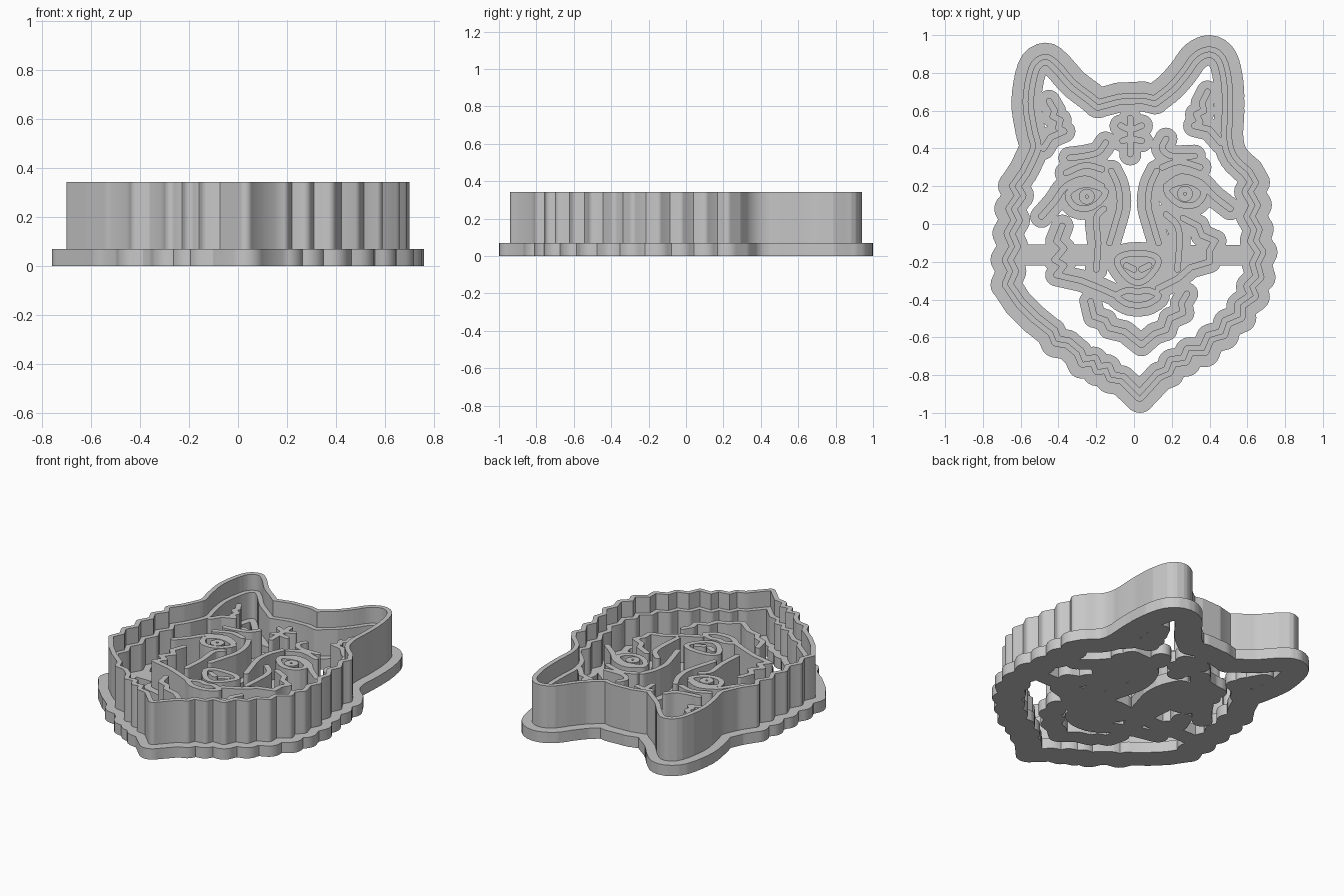
import bpy
from math import cos, sin, pi, radians
from mathutils import Vector
from mathutils.geometry import delaunay_2d_cdt

cube = bpy.data.objects.get("Cube")
if cube:
    bpy.data.objects.remove(cube)

SIDES = 20
BASE_TOP, STEP_TOP, DETAIL_TOP, RIM_TOP = 0.07, 0.24, 0.24, 0.343
RIM_HALF, RIM_FLANGE, FLANGE_SHIFT = 0.03, 0.08, 0.01
LINE_HALF, LINE_FLANGE = 0.017, 0.06

grey = bpy.data.materials.new("plastic_grey")
grey.use_nodes = True
grey.diffuse_color = (0.57, 0.57, 0.57, 1)
grey.node_tree.nodes["Principled BSDF"].inputs["Base Color"].default_value = grey.diffuse_color


def smooth(points, closed=False, steps=4):
    """Run a flowing curve through a few control points."""
    pts = [Vector(p) for p in points]
    count = len(pts)

    def at(i):
        return pts[i % count] if closed else pts[max(0, min(i, count - 1))]

    out = []
    for i in range(count if closed else count - 1):
        a, b, c, d = (at(i + k) for k in (-1, 0, 1, 2))
        for s in range(steps):
            t = s / steps
            out.append(b + (c - a) * (t / 2) + (a * 2 - b * 5 + c * 4 - d) * (t * t / 2)
                       + (b * 3 - a - c * 3 + d) * (t ** 3 / 2))
    out.append(out[0] if closed else pts[-1])
    return out


def swell(points, distance):
    """Move a counter-clockwise closed path outwards."""
    pts = [Vector(p) for p in points]
    out = []
    for i, p in enumerate(pts):
        along = (pts[(i + 1) % len(pts)] - pts[i - 1]).normalized()
        out.append(p + Vector((along.y, -along.x)) * distance)
    return out


def capsules(path, radius):
    """Round-ended outlines, one around each segment of a path."""
    pts = [Vector(p) for p in path]
    for a, b in zip(pts, pts[1:]):
        along = b - a
        if along.length < 1e-4:
            continue
        ring = []
        for k in range(SIDES):
            ray = Vector((cos(2 * pi * k / SIDES), sin(2 * pi * k / SIDES)))
            side = ray.dot(along)
            ring.append((b if side > 1e-7 else a) + ray * radius)
        yield ring


def prism(name, shapes, bottom, top, cut=None):
    """Merge flat outlines, optionally cut one away, and raise them to a solid."""
    rings = list(shapes) + ([cut] if cut else [])
    verts, loops = [], []
    for ring in rings:
        loops.append(list(range(len(verts), len(verts) + len(ring))))
        verts.extend(Vector(p) for p in ring)
    flat, _, tris, _, _, owners = delaunay_2d_cdt(verts, [], loops, 0, 1e-6)
    cut_id = len(rings) - 1 if cut else None
    keep = [tuple(t) for t, own in zip(tris, owners) if own and cut_id not in own]
    used = sorted({i for t in keep for i in t})
    index = {old: new for new, old in enumerate(used)}
    keep = [tuple(index[i] for i in t) for t in keep]
    n = len(used)
    coords = [(flat[i].x, flat[i].y, z) for z in (bottom, top) for i in used]
    edges = {(t[k], t[(k + 1) % len(t)]) for t in keep for k in range(len(t))}
    faces = [t[::-1] for t in keep] + [tuple(i + n for i in t) for t in keep]
    faces += [(a, b, b + n, a + n) for a, b in edges if (b, a) not in edges]
    mesh = bpy.data.meshes.new(name)
    mesh.from_pydata(coords, [], faces)
    mesh.materials.append(grey)
    mesh.shade_smooth()
    mesh.set_sharp_from_angle(angle=radians(30))
    bpy.context.collection.objects.link(bpy.data.objects.new(name, mesh))


base_shapes = []


def detail(name, *paths):
    """A thin raised line on its own wide strip of base."""
    base_shapes.extend(c for p in paths for c in capsules(p, LINE_FLANGE))
    prism(name, [c for p in paths for c in capsules(p, LINE_HALF)], BASE_TOP, DETAIL_TOP)


def mirror(path):
    return [(-p[0], p[1]) for p in path]


# Head outline: tufted cheeks, rounded ears
right_cheek = [(.03, -.91), (.13, -.8), (.18, -.78), (.2, -.73), (.27, -.72), (.29, -.67),
               (.37, -.67), (.4, -.6), (.47, -.58), (.49, -.52), (.56, -.49), (.56, -.43),
               (.63, -.38), (.61, -.33), (.66, -.28), (.64, -.21), (.67, -.15), (.63, -.09),
               (.65, -.03), (.61, .04), (.64, .1), (.6, .17), (.63, .22)]
right_ear = [(.6, .27), (.52, .35), (.49, .45), (.495, .6), (.49, .75), (.46, .87), (.4, .91),
             (.33, .88), (.27, .8), (.2, .72), (.11, .65)]
forehead = [(.05, .665), (-.08, .66), (-.19, .63)]
left_ear = [(-.24, .67), (-.33, .74), (-.41, .83), (-.47, .87), (-.53, .82), (-.56, .65),
            (-.54, .5), (-.52, .41), (-.55, .33), (-.58, .27)]
left_cheek = [(-.63, .2), (-.6, .15), (-.65, .08), (-.62, .02), (-.66, -.05), (-.63, -.12),
              (-.67, -.19), (-.64, -.25), (-.67, -.32), (-.6, -.42), (-.52, -.5), (-.43, -.57),
              (-.41, -.62), (-.35, -.63), (-.29, -.68), (-.27, -.73), (-.21, -.72),
              (-.19, -.77), (-.14, -.76), (-.12, -.81), (-.06, -.82)]
outline = right_cheek + smooth(right_ear) + forehead + smooth(left_ear) + left_cheek
flange_line = swell(outline, FLANGE_SHIFT)

# Rim: tall thin cutting wall backed by a lower step
rim = list(capsules(outline + outline[:1], RIM_HALF))
prism("inner_step", rim, BASE_TOP, STEP_TOP)
prism("cutting_wall", rim, BASE_TOP, RIM_TOP, cut=outline)
base_shapes.extend(capsules(flange_line + flange_line[:1], RIM_FLANGE))

# Ear fur
detail("left_ear_fur", [(.39, .7), (.36, .64), (.37, .6), (.33, .58), (.35, .54), (.32, .52),
                        (.4, .5), (.46, .43)])
detail("right_ear_fur", [(-.45, .65), (-.42, .6), (-.43, .57), (-.39, .55), (-.4, .51),
                         (-.37, .49), (-.44, .46), (-.48, .4)])

# Forehead mark
detail("forehead_mark", [(-.02, .56), (-.02, .37)], smooth([(-.07, .52), (-.02, .5), (.04, .52)]),
       smooth([(-.06, .44), (-.02, .45), (.04, .44)]))

# Brows
detail("left_brow", smooth([(.17, .45), (.15, .4), (.2, .36), (.32, .36)]),
       smooth([(.15, .3), (.24, .33), (.35, .3)]))
detail("right_brow", smooth([(-.15, .43), (-.19, .38), (-.26, .36), (-.34, .35)]),
       smooth([(-.17, .29), (-.26, .31), (-.36, .27)]))

# Eyes with long outer corners
eye = [(-.1, .02), (.01, .06), (.1, .01), (.06, -.06), (-.03, -.06)]
pupil = [(cos(k * pi / 4) * .025, sin(k * pi / 4) * .025) for k in range(8)]


def place(points, x, y, flip):
    return smooth([(x + flip * px, y + py) for px, py in points], True, 3)


detail("left_eye", place(eye, .27, .165, 1), place(pupil, .27, .16, 1),
       smooth([(.17, .2), (.25, .25), (.35, .22), (.42, .15), (.51, .08)]))
detail("right_eye", place(eye, -.25, .15, -1), place(pupil, -.25, .145, -1),
       smooth([(-.17, .2), (-.26, .24), (-.36, .2), (-.42, .12), (-.49, .04)]))

# Muzzle bridge
bridge = smooth([(.12, .28), (.085, .2), (.075, .1), (.1, 0), (.13, -.1)])
detail("left_bridge", bridge)
detail("right_bridge", mirror(bridge))
detail("left_muzzle_side", smooth([(.17, .05), (.23, -.01), (.24, -.1), (.23, -.24)]))
detail("right_muzzle_side", smooth([(-.16, .08), (-.2, .03), (-.19, -.1), (-.2, -.24)]))

# Cheek fur
detail("left_cheek_fur", [(.26, .03), (.34, -.01), (.36, -.06), (.43, -.09), (.4, -.14),
                          (.4, -.2), (.3, -.23), (.23, -.29), (.13, -.34)])
detail("right_cheek_fur", [(-.38, -.01), (-.41, -.09), (-.37, -.13), (-.42, -.19), (-.37, -.22),
                           (-.41, -.27), (-.28, -.3), (-.18, -.34), (-.09, -.38)])

# Nose and mouth
detail("nose", smooth([(-.09, -.2), (-.04, -.16), (.08, -.16), (.13, -.2), (.08, -.28),
                       (.02, -.31), (-.04, -.28)], True),
       smooth([(-.04, -.22), (0, -.24)]), smooth([(.04, -.24), (.08, -.22)]))
detail("mouth", smooth([(-.09, -.38), (-.03, -.35), (.02, -.36), (.07, -.35), (.13, -.38),
                        (.08, -.42), (.02, -.43), (-.04, -.42)], True))

# Chin fur
detail("chin_fur", [(-.23, -.41), (-.21, -.49), (-.15, -.51), (-.13, -.55), (-.05, -.57),
                    (.04, -.64), (.11, -.58), (.17, -.56), (.19, -.5), (.26, -.47),
                    (.25, -.42), (.28, -.37)])

# Cross strut and merged base plate
base_shapes.extend(capsules([(-.63, -.165), (.63, -.165)], .056))
prism("base_plate", base_shapes, 0, BASE_TOP)
